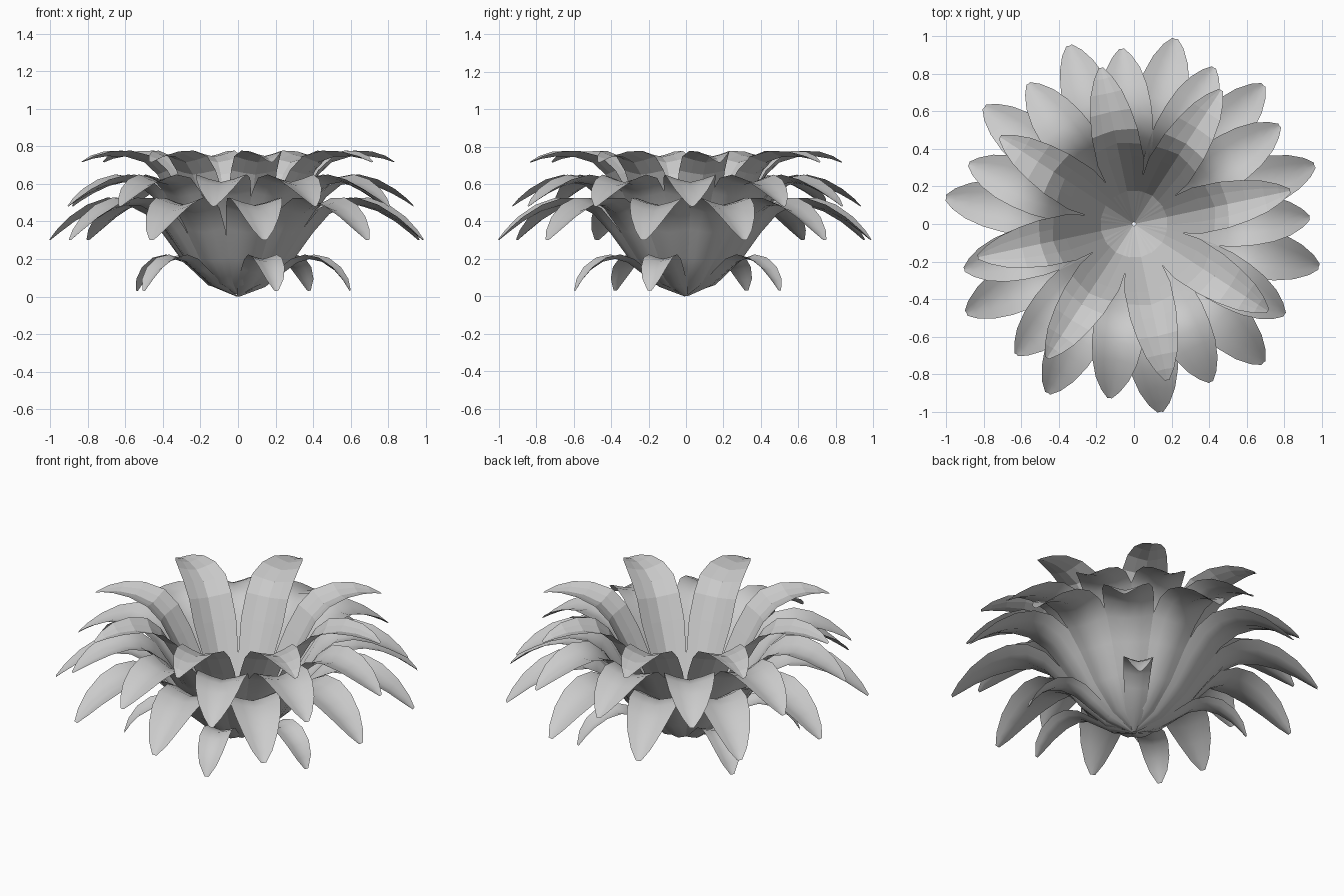
import bpy, bmesh, math
from mathutils import Vector

COLS = (-1, -0.5, 0, 0.5, 1)


def petal_ring(name, angles, profile, cup, smooth):
    """One layer of petals; profile rows are (radius, height, half width)."""
    bm = bmesh.new()
    for a in angles:
        a = math.radians(a)
        out = Vector((math.cos(a), math.sin(a), 0))
        side = Vector((-math.sin(a), math.cos(a), 0))
        rows = []
        for i, (r, z, w) in enumerate(profile):
            p, q = profile[max(i - 1, 0)], profile[min(i + 1, len(profile) - 1)]
            dr, dz = q[0] - p[0], q[1] - p[1]
            n = math.hypot(dr, dz)
            nr, nz = -dz / n, dr / n          # inner / upper face direction
            row = []
            for u in COLS:
                lift = cup * w * abs(u) ** 1.3
                co = out * (r + nr * lift) + side * (w * u)
                co.z = z + nz * lift
                row.append(bm.verts.new(co))
            rows.append(row)
        for lo, hi in zip(rows, rows[1:]):
            for j in range(len(COLS) - 1):
                f = bm.faces.new((lo[j], hi[j], hi[j + 1], lo[j + 1]))
                f.smooth = smooth
    bmesh.ops.recalc_face_normals(bm, faces=bm.faces)
    me = bpy.data.meshes.new(name)
    bm.to_mesh(me)
    bm.free()
    ob = bpy.data.objects.new(name, me)
    bpy.context.collection.objects.link(ob)
    return ob


# Inner faceted cup of eight petals
petal_ring("inner_petals", [12 + 45 * k for k in range(8)], [
    (0.01, 0.03, 0.008), (0.18, 0.19, 0.08), (0.37, 0.53, 0.125),
    (0.44, 0.65, 0.125), (0.51, 0.715, 0.125), (0.61, 0.745, 0.11),
    (0.71, 0.748, 0.085), (0.79, 0.735, 0.05), (0.85, 0.715, 0.012)], 0.3, False)

# Middle layer
petal_ring("middle_petals",
           [94, 63, 34, 2, -31, -64, -98, -132, -165, 160, 127], [
    (0.01, 0.025, 0.008), (0.14, 0.09, 0.055), (0.28, 0.23, 0.095),
    (0.39, 0.41, 0.118), (0.47, 0.53, 0.132), (0.55, 0.595, 0.14),
    (0.64, 0.61, 0.135), (0.73, 0.59, 0.12), (0.82, 0.55, 0.09),
    (0.89, 0.51, 0.05), (0.935, 0.48, 0.012)], 0.3, True)

# Wide outer layer
petal_ring("outer_petals",
           [110, 77.5, 47, 18, -13, -47, -82, -117, -152, 172, 142], [
    (0.01, 0.012, 0.008), (0.16, 0.06, 0.055), (0.30, 0.19, 0.095),
    (0.41, 0.34, 0.118), (0.50, 0.44, 0.132), (0.59, 0.485, 0.14),
    (0.68, 0.485, 0.14), (0.78, 0.455, 0.125), (0.88, 0.40, 0.095),
    (0.96, 0.34, 0.055), (1.01, 0.30, 0.015)], 0.3, True)

# Small drooping leaves underneath
petal_ring("base_sepals", [-71, -18, 53, 149, -143], [
    (0.01, 0.0, 0.01), (0.15, 0.05, 0.055), (0.26, 0.13, 0.068),
    (0.33, 0.18, 0.075), (0.40, 0.20, 0.08), (0.47, 0.185, 0.082),
    (0.54, 0.14, 0.072), (0.59, 0.085, 0.05), (0.625, 0.03, 0.012)], 0.3, True)
